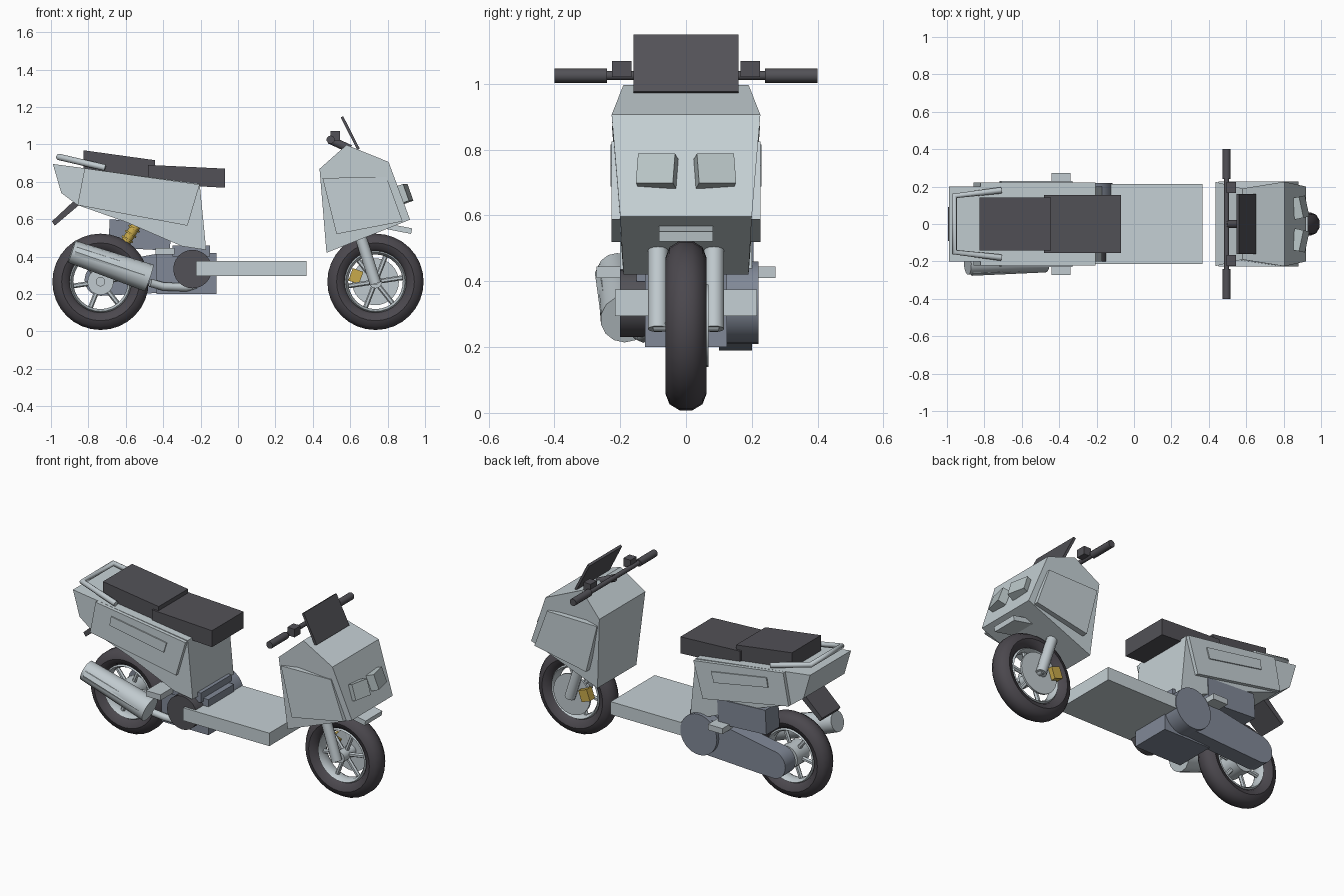
import bpy, bmesh, math
from mathutils import Vector, Matrix

if "Cube" in bpy.data.objects:
    bpy.data.objects.remove(bpy.data.objects["Cube"])


def material(name, *rgb):
    m = bpy.data.materials.new(name)
    m.use_nodes = True
    m.diffuse_color = (*rgb, 1)
    m.node_tree.nodes["Principled BSDF"].inputs["Base Color"].default_value = (*rgb, 1)
    return m


PALE = material("pale_paint", .56, .63, .66)
METAL = material("light_metal", .53, .59, .62)
LAMP = material("lamp_glass", .48, .55, .56)
DARK = material("dark_plastic", .085, .083, .095)
RUBBER = material("tire_rubber", .07, .064, .075)
ENGINE = material("engine_grey", .22, .25, .31)
GOLD = material("gold", .58, .4, .07)


def finish(name, bm, mat, smooth=False):
    bmesh.ops.recalc_face_normals(bm, faces=bm.faces)
    mesh = bpy.data.meshes.new(name)
    bm.to_mesh(mesh)
    bm.free()
    mesh.materials.append(mat)
    ob = bpy.data.objects.new(name, mesh)
    bpy.context.collection.objects.link(ob)
    if smooth:
        bpy.ops.object.select_all(action="DESELECT")
        ob.select_set(True)
        bpy.context.view_layer.objects.active = ob
        bpy.ops.object.shade_smooth_by_angle(angle=math.radians(40))
    return ob


def box(name, centre, size, mat, pitch=0, yaw=0):
    """Box; pitch lowers its +x end, in degrees."""
    bm = bmesh.new()
    rot = Matrix.Rotation(math.radians(yaw), 4, "Z") @ Matrix.Rotation(math.radians(pitch), 4, "Y")
    bmesh.ops.create_cube(bm, size=1, matrix=Matrix.Translation(centre) @ rot @ Matrix.Diagonal((*size, 1)))
    return finish(name, bm, mat)


def rod(name, a, b, r, mat, r2=None, sides=12):
    """Cylinder or cone between two points."""
    a, b = Vector(a), Vector(b)
    bm = bmesh.new()
    rot = (b - a).to_track_quat("Z", "Y").to_matrix().to_4x4()
    bmesh.ops.create_cone(bm, cap_ends=True, segments=sides, radius1=r, radius2=r if r2 is None else r2,
                          depth=(b - a).length, matrix=Matrix.Translation((a + b) / 2) @ rot)
    return finish(name, bm, mat, True)


def slab(name, profile, y0, y1, mat):
    """Side profile of (x, z) extruded from y0 to y1."""
    bm = bmesh.new()
    near = [bm.verts.new((x, y0, z)) for x, z in profile]
    far = [bm.verts.new((x, y1, z)) for x, z in profile]
    bm.faces.new(near)
    bm.faces.new(far)
    for i in range(len(near)):
        j = (i + 1) % len(near)
        bm.faces.new((near[i], near[j], far[j], far[i]))
    return finish(name, bm, mat)


def tube(name, points, r, mat):
    curve = bpy.data.curves.new(name, "CURVE")
    curve.dimensions = "3D"
    curve.bevel_depth, curve.bevel_resolution, curve.use_fill_caps = r, 2, True
    spline = curve.splines.new("POLY")
    spline.points.add(len(points) - 1)
    for p, co in zip(spline.points, points):
        p.co = (*co, 1)
    curve.materials.append(mat)
    ob = bpy.data.objects.new(name, curve)
    bpy.context.collection.objects.link(ob)


def ring(name, x, z, radius, half_r, half_y, mat, steps=10):
    """Ring with an oval section around a y axis."""
    bm = bmesh.new()
    loop = []
    for i in range(steps):
        t = math.tau * (i + .5) / steps
        loop.append(bm.verts.new((x + radius + half_r * math.cos(t), half_y * math.sin(t), z)))
    edges = [bm.edges.new((loop[i], loop[(i + 1) % steps])) for i in range(steps)]
    bmesh.ops.spin(bm, geom=loop + edges, cent=(x, 0, z), axis=(0, 1, 0), angle=math.tau, steps=32)
    bmesh.ops.remove_doubles(bm, verts=bm.verts, dist=.0005)
    return finish(name, bm, mat, True)


# Wheels
AXLE_Z = .265
for end, x, hub in (("front", .735, .035), ("rear", -.735, .07)):
    ring(end + "_tire", x, AXLE_Z, .208, .052, .062, RUBBER)
    ring(end + "_rim", x, AXLE_Z, .158, .014, .042, METAL, 6)
    rod(end + "_hub", (x, -.06, AXLE_Z), (x, .06, AXLE_Z), hub, METAL, sides=20)
    for k in range(6):
        t = math.tau * k / 6 + .15
        rod(end + "_spoke", (x, 0, AXLE_Z),
            (x + .16 * math.cos(t), 0, AXLE_Z + .16 * math.sin(t)), .013, METAL, sides=6)
rod("brake_disc", (.735, .056, AXLE_Z), (.735, .068, AXLE_Z), .125, METAL, sides=32)
rod("front_axle", (.735, -.1, AXLE_Z), (.735, .1, AXLE_Z), .018, METAL)
rod("rear_axle", (-.735, -.14, AXLE_Z), (-.735, .14, AXLE_Z), .025, METAL)
box("brake_caliper", (.63, .072, .295), (.06, .05, .07), GOLD, 20)

# Front fork, fender and steering
for s in (-1, 1):
    rod("fork_leg", (.735, s * .085, .255), (.625, s * .085, .6), .031, METAL)
    rod("handlebar_grip", (.495, s * .24, 1.025), (.495, s * .4, 1.025), .022, DARK, sides=10)
    box("switch_box", (.52, s * .195, 1.045), (.05, .06, .05), DARK)
    box("headlamp", (.887, s * .088, .735), (.05, .115, .095), LAMP, -20, s * 12)
rod("handlebar", (.495, -.25, 1.025), (.495, .25, 1.025), .014, DARK, sides=10)
rod("handlebar_stem", (.49, 0, 1.025), (.6, 0, .975), .022, DARK)
box("front_fender", (.83, 0, .555), (.2, .165, .03), PALE, 11)
box("wind_screen", (.6, 0, 1.06), (.015, .32, .195), DARK, -27)

# Front fairing, widest at the shoulder line
shell = slab("front_fairing", [(.436, .869), (.58, .997), (.805, .906), (.92, .597), (.473, .42)], -1, 1, PALE)
widths = [.225, .19, .226, .2, .19]
for i, v in enumerate(shell.data.vertices):
    v.co.y *= widths[i % 5]
for s in (-1, 1):
    slab("fairing_side_panel", [(.452, .82), (.794, .825), (.88, .588), (.527, .52)],
         s * .18, s * .226, PALE)

# Tail body and its layered side panels
slab("tail_body", [(-.99, .895), (-.205, .79), (-.17, .435), (-.3, .455), (-.6, .585),
                   (-.858, .675), (-.945, .74)], -.2, .2, PALE)
for s in (-1, 1):
    slab("tail_side_panel", [(-.82, .872), (-.205, .785), (-.27, .565), (-.858, .675)],
         s * .19, s * .222, PALE)
    slab("tail_inset_panel", [(-.71, .815), (-.33, .752), (-.35, .688), (-.72, .757)],
         s * .22, s * .229, PALE)

# Seat, grab rail and mudguard
slab("front_seat", [(-.48, .89), (-.07, .87), (-.07, .768), (-.48, .79)], -.155, .155, DARK)
slab("rear_seat", [(-.825, .968), (-.443, .915), (-.45, .81), (-.825, .87)], -.143, .143, DARK)
tube("grab_rail", [(-.71, -.18, .875), (-.96, -.15, .933), (-.96, .15, .933), (-.71, .18, .875)], .017, METAL)
slab("rear_mudguard", [(-.875, .7), (-.85, .675), (-.98, .565), (-.995, .588)], -.09, .09, DARK)

# Footboard and foot pegs
box("footboard", (.07, 0, .335), (.59, .43, .08), PALE)
for s in (-1, 1):
    box("foot_peg", (-.39, s * .2, .428), (.1, .145, .035), METAL)

# Engine, air box and drive casing
box("engine_block", (-.275, 0, .31), (.32, .25, .22), ENGINE)
box("engine_neck", (-.25, 0, .43), (.2, .3, .06), ENGINE)
box("air_box", (-.525, .14, .515), (.33, .13, .15), ENGINE, 3)
rod("drive_cover_front", (-.24, .12, .335), (-.24, .22, .335), .125, ENGINE, sides=32)
rod("drive_cover_rear", (-.735, .1, .275), (-.735, .2, .275), .085, ENGINE, sides=32)
slab("drive_casing", [(-.735, .36), (-.24, .45), (-.24, .215), (-.735, .19)], .1, .2, ENGINE)
rod("fan_cover", (-.243, -.125, .333), (-.243, -.2, .333), .103, DARK, sides=24)

# Rear shock absorber
rod("shock_body", (-.51, 0, .62), (-.625, 0, .44), .026, GOLD)
for k in range(5):
    c = Vector((-.535 - k * .018, 0, .581 - k * .028))
    rod("shock_coil", c, c + Vector((-.005, 0, -.008)), .034, GOLD)

# Exhaust
rod("muffler", (-.475, -.185, .285), (-.89, -.21, .427), .075, METAL, .062, 14)
rod("muffler_shield", (-.5, -.215, .3), (-.87, -.24, .425), .045, PALE, .037, 8)
tube("exhaust_pipe", [(-.47, -.16, .26), (-.4, -.14, .24), (-.28, -.13, .235), (-.2, -.1, .25)], .022, METAL)
